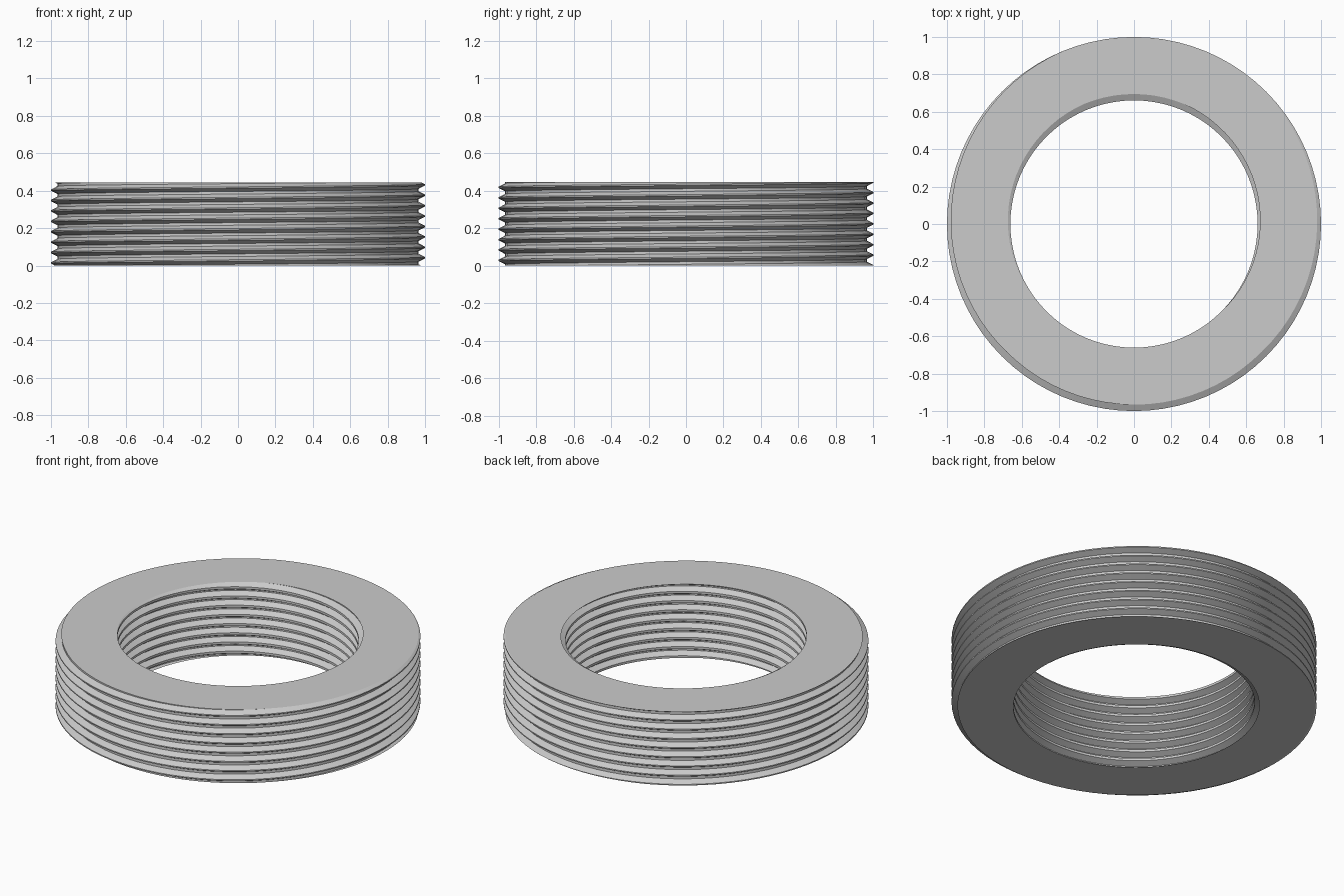
import bpy
import bmesh
import math

HEIGHT = 0.445
TURNS = 8
PITCH = HEIGHT / TURNS
DEPTH = 0.034
WALL = 0.305
SEGMENTS = 80

if "Cube" in bpy.data.objects:
    bpy.data.objects.remove(bpy.data.objects["Cube"], do_unlink=True)


def make_material(name, colour):
    mat = bpy.data.materials.new(name)
    mat.use_nodes = True
    mat.diffuse_color = colour
    mat.node_tree.nodes["Principled BSDF"].inputs["Base Color"].default_value = colour
    return mat


def crest_height(angle):
    # right-handed helix whose crest meets the top face at the back
    return PITCH * (angle / math.tau - 0.25)


def thread_radius(angle, z):
    # trapezoid thread: crest flat of 1/8 pitch, root flat of 1/4 pitch
    u = (z - crest_height(angle)) / PITCH
    offset = abs(u - round(u))
    return 1 - DEPTH * min(max((offset - 1 / 16) / (5 / 16), 0), 1)


def section(angle):
    # (radius, z) points of the threaded edge, trimmed by the end planes
    points = []
    for turn in range(-2, TURNS + 3):
        for key in (-1 / 16, 1 / 16, 3 / 8, 5 / 8):
            z = crest_height(angle) + (turn + key) * PITCH
            z = min(max(z, 0), HEIGHT)
            points.append((thread_radius(angle, z), z))
    return points


# Threaded ring: outer thread going up, inner thread going down, swept round
bm = bmesh.new()
columns = []
for i in range(SEGMENTS + 1):
    angle = math.tau * i / SEGMENTS
    outer = section(angle)
    loop = outer + [(r - WALL, z) for r, z in reversed(outer)]
    columns.append([bm.verts.new((r * math.cos(angle), r * math.sin(angle), z))
                    for r, z in loop])

for a, b in zip(columns, columns[1:]):
    for j in range(len(a)):
        k = (j + 1) % len(a)
        bm.faces.new((a[j], b[j], b[k], a[k]))

# Close the seam and collapse the trimmed thread ends
bmesh.ops.remove_doubles(bm, verts=bm.verts, dist=0.00002)
bmesh.ops.recalc_face_normals(bm, faces=bm.faces)

mesh = bpy.data.meshes.new("threaded_ring")
bm.to_mesh(mesh)
bm.free()
ring = bpy.data.objects.new("threaded_ring", mesh)
bpy.context.collection.objects.link(ring)
mesh.materials.append(make_material("light_grey_metal", (0.6, 0.6, 0.6, 1)))

# Smooth round the ring, crisp on thread edges
bpy.context.view_layer.objects.active = ring
ring.select_set(True)
bpy.ops.object.shade_smooth_by_angle(angle=math.radians(25))
